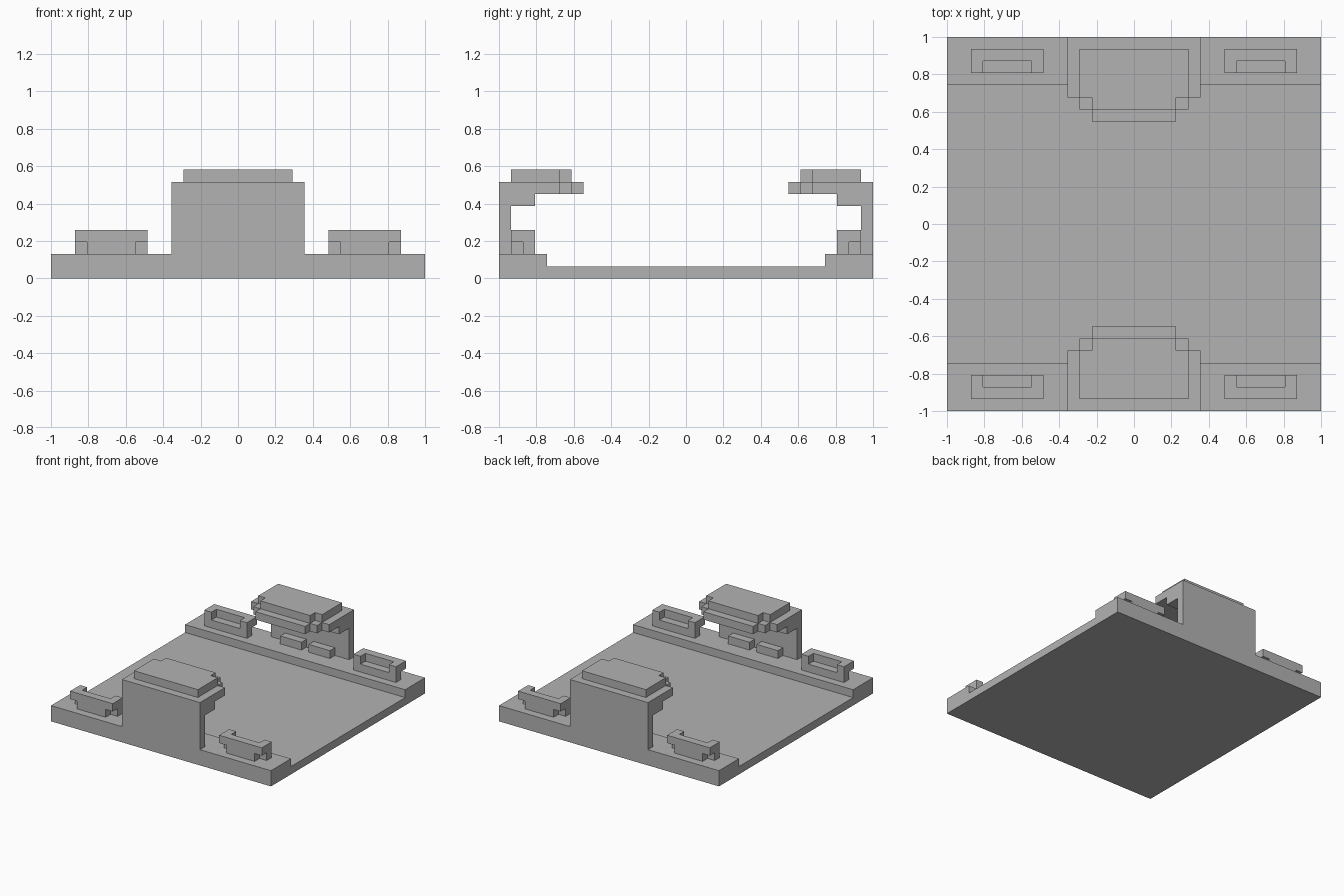
import bpy, bmesh
from mathutils import Vector

U = 2 / 31  # one block

cube = bpy.data.objects.get("Cube")
if cube:
    bpy.data.objects.remove(cube, do_unlink=True)

grey = bpy.data.materials.new("stone grey")
grey.use_nodes = True
colour = (0.45, 0.45, 0.45, 1)
grey.diffuse_color = colour
grey.node_tree.nodes["Principled BSDF"].inputs["Base Color"].default_value = colour


def prism(name, outline, lo, hi, along="z", mirror=(False, False)):
    """Extrude an outline (in blocks): XY along z, or YZ along x."""
    def place(a, b, t):
        return Vector((a, b, t) if along == "z" else (t, a, b)) * U
    bm = bmesh.new()
    face = bm.faces.new([bm.verts.new(place(a, b, lo)) for a, b in outline])
    out = bmesh.ops.extrude_face_region(bm, geom=[face])
    verts = [g for g in out["geom"] if isinstance(g, bmesh.types.BMVert)]
    bmesh.ops.translate(bm, verts=verts, vec=place(0, 0, hi - lo))
    bmesh.ops.recalc_face_normals(bm, faces=bm.faces)
    mesh = bpy.data.meshes.new(name)
    bm.to_mesh(mesh)
    bm.free()
    mesh.materials.append(grey)
    obj = bpy.data.objects.new(name, mesh)
    bpy.context.collection.objects.link(obj)
    if any(mirror):
        mod = obj.modifiers.new("Mirror", "MIRROR")
        mod.use_axis = (*mirror, False)
        mod.use_mirror_merge = False
    return obj


def stepped(back, steps):
    """Plan symmetric in x: straight back edge, front narrowing in steps."""
    right = [(steps[0][0], back)]
    for i, (half, y) in enumerate(steps):
        if i:
            right.append((half, steps[i - 1][1]))
        right.append((half, y))
    return right + [(-x, y) for x, y in reversed(right)]


E = 15.5  # half width
BOTH, ENDS = (True, True), (False, True)

# Floor slab with a raised rim along front and back
rim = E - 4
prism("platform", [(-E, 0), (E, 0), (E, 2), (rim, 2), (rim, 1),
                   (-rim, 1), (-rim, 2), (-E, 2)], -E, E, "x")

# Shelter wall with the thick beam under its roof
prism("shelter_wall", [(-E, 2), (1 - E, 2), (1 - E, 6), (3 - E, 6),
                       (3 - E, 7), (-E, 7)], -5.5, 5.5, "x", ENDS)

# Stepped roof and the smaller cap above it
prism("shelter_roof", stepped(-E, [(5.5, 5 - E), (4.5, 6 - E), (3.5, 7 - E)]),
      7, 8, mirror=ENDS)
prism("shelter_cap", stepped(1 - E, [(4.5, 5 - E), (3.5, 6 - E)]),
      8, 9, mirror=ENDS)

# Low seats against the shelter wall
prism("shelter_seat", [(0.5, 1 - E), (3.5, 1 - E), (3.5, 2 - E), (0.5, 2 - E)],
      2, 3, mirror=BOTH)

# Benches: seat with notched rear corners, then backrest with arms
a, b = 7.5, 13.5
rear, mid, front = 1 - E, 2 - E, 3 - E
prism("bench_seat", [(a, front), (a, mid), (a + 1, mid), (a + 1, rear),
                     (b - 1, rear), (b - 1, mid), (b, mid), (b, front)],
      2, 3, mirror=BOTH)
prism("bench_back_and_arms", [(a, rear), (b, rear), (b, front), (b - 1, front),
                              (b - 1, mid), (a + 1, mid), (a + 1, front), (a, front)],
      3, 4, mirror=BOTH)
